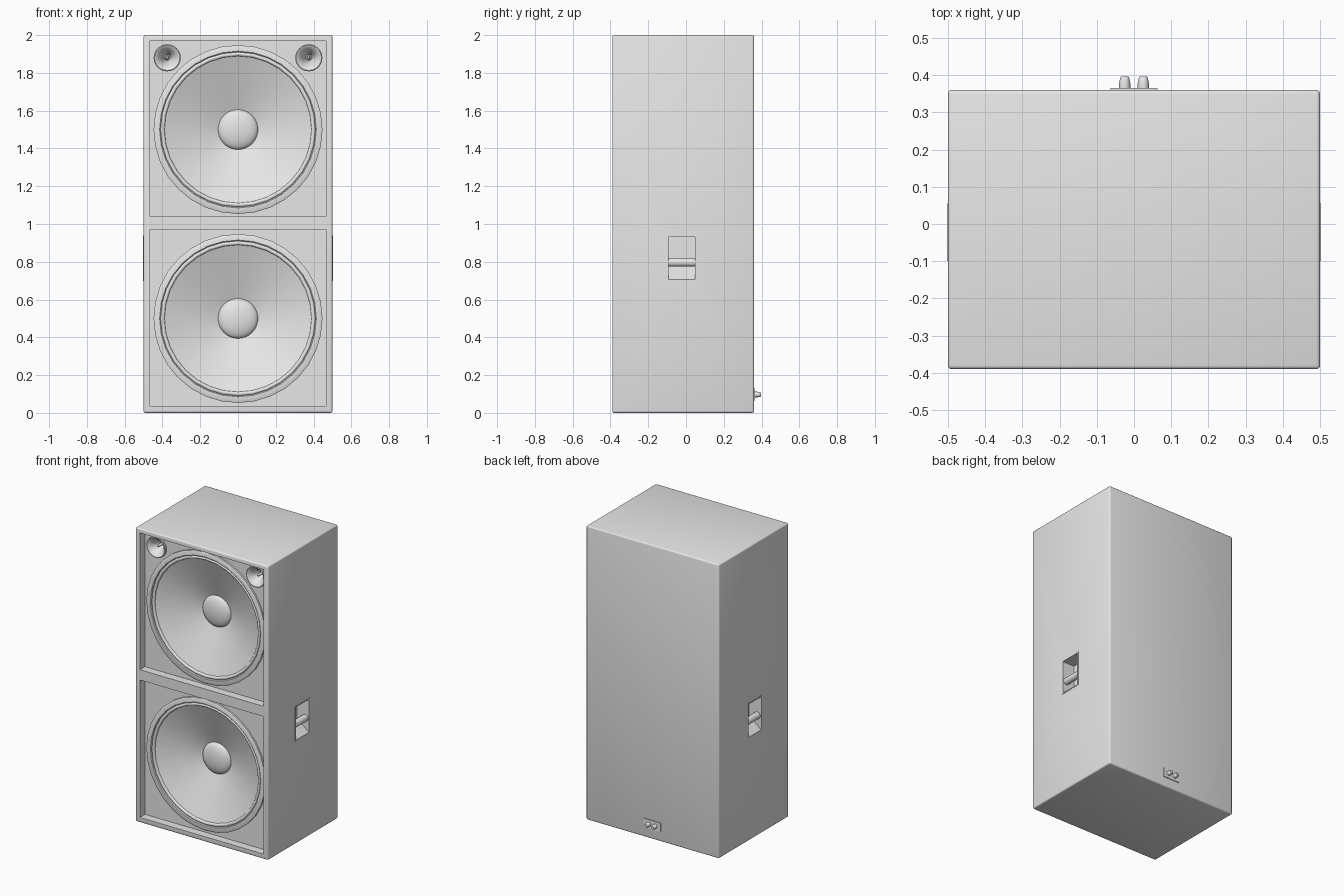
import bpy, bmesh, math
from mathutils import Matrix, Vector

if "Cube" in bpy.data.objects:
    bpy.data.objects.remove(bpy.data.objects["Cube"], do_unlink=True)

GREY = (0.8, 0.8, 0.8, 1)
mat = bpy.data.materials.new("plain grey")
mat.use_nodes = True
mat.diffuse_color = GREY
mat.node_tree.nodes["Principled BSDF"].inputs["Base Color"].default_value = GREY


def finish(name, bm, smooth=None):
    bmesh.ops.recalc_face_normals(bm, faces=bm.faces)
    mesh = bpy.data.meshes.new(name)
    bm.to_mesh(mesh)
    bm.free()
    mesh.materials.append(mat)
    ob = bpy.data.objects.new(name, mesh)
    bpy.context.collection.objects.link(ob)
    if smooth:
        shade(ob, smooth)
    return ob


def shade(ob, degrees):
    bpy.ops.object.select_all(action='DESELECT')
    ob.select_set(True)
    bpy.context.view_layer.objects.active = ob
    bpy.ops.object.shade_smooth_by_angle(angle=math.radians(degrees))


def box(name, lo, hi, bevel=0):
    lo, hi = Vector(lo), Vector(hi)
    bm = bmesh.new()
    bmesh.ops.create_cube(bm, size=1, matrix=Matrix.Translation((lo + hi) / 2)
                          @ Matrix.Diagonal((*(hi - lo), 1)))
    if bevel:
        bmesh.ops.bevel(bm, geom=bm.edges[:], offset=bevel, segments=3,
                        profile=0.5, affect='EDGES')
    return finish(name, bm)


def lathe(name, profile, x, z, sides=32, smooth=40):
    """Spin (radius, y) points around a front-to-back axis."""
    bm = bmesh.new()
    verts = [bm.verts.new((r, y, 0)) for r, y in profile]
    edges = [bm.edges.new(pair) for pair in zip(verts, verts[1:])]
    bmesh.ops.spin(bm, geom=verts + edges, cent=(0, 0, 0), axis=(0, 1, 0),
                   angle=math.tau, steps=sides)
    bmesh.ops.remove_doubles(bm, verts=bm.verts, dist=1e-5)
    bmesh.ops.translate(bm, verts=bm.verts, vec=(x, 0, z))
    return finish(name, bm, smooth)


def cut(target, cutter):
    mod = target.modifiers.new("cut", 'BOOLEAN')
    mod.operation, mod.solver, mod.object = 'DIFFERENCE', 'EXACT', cutter
    bpy.context.view_layer.objects.active = target
    bpy.ops.object.modifier_apply(modifier=mod.name)
    bpy.data.objects.remove(cutter, do_unlink=True)


FRONT, BACK, BAFFLE = -0.39, 0.36, -0.335
WOOFERS = {"upper": 1.5, "lower": 0.5}
SIDES = {"left": 1, "right": -1}

# Cabinet with rounded edges, two front recesses, driver holes, handle pockets
cabinet = box("cabinet", (-0.5, FRONT, 0), (0.5, BACK, 2), 0.01)
for low, high in ((0.035, 0.97), (1.04, 1.97)):
    cut(cabinet, box("recess_cutter", (-0.465, -0.5, low), (0.465, BAFFLE, high)))
for z in WOOFERS.values():
    cut(cabinet, lathe("woofer_cutter", [(0, -0.45), (0.41, -0.45), (0.41, -0.1), (0, -0.1)], 0, z))
for s in SIDES.values():
    cut(cabinet, lathe("tweeter_cutter", [(0, -0.45), (0.06, -0.45), (0.06, -0.2), (0, -0.2)],
                       s * 0.375, 1.88, 24))
    xs = sorted((s * 0.41, s * 0.6))
    cut(cabinet, box("pocket_cutter", (xs[0], -0.093, 0.705), (xs[1], 0.047, 0.93)))
shade(cabinet, 30)

# Woofers: frame ring, rolled surround, cone and dust cap
for label, z in WOOFERS.items():
    lathe(label + "_woofer_frame", [(0.447, BAFFLE + 0.01), (0.447, -0.347), (0.442, -0.35),
          (0.415, -0.35), (0.41, -0.345), (0.41, -0.325)], 0, z)
    roll = [(0.4 + 0.011 * math.cos(a), -0.335 - 0.012 * math.sin(a))
            for a in (math.pi * i / 6 for i in range(7))]
    lathe(label + "_woofer_surround", roll, 0, z)
    lathe(label + "_woofer_cone", [(0.392, -0.335), (0.25, -0.28), (0.1, -0.222)], 0, z)
    cap = [(0.106 * math.cos(a), -0.224 - 0.035 * math.sin(a))
           for a in (math.pi / 2 * i / 6 for i in range(7))]
    lathe(label + "_woofer_dust_cap", cap, 0, z)

for side, s in SIDES.items():
    # Tweeter: flared horn with a pointed plug in the throat
    lathe(side + "_tweeter_horn", [(0.072, BAFFLE + 0.005), (0.072, -0.345), (0.067, -0.348),
          (0.06, -0.345), (0.042, -0.325), (0.025, -0.295), (0.016, -0.26), (0, -0.26)],
          s * 0.375, 1.88, 24)
    lathe(side + "_tweeter_plug", [(0, -0.335), (0.006, -0.32), (0.011, -0.26)],
          s * 0.375, 1.88, 16)

    # Recessed handle: thin rim, grip bar and sloping scoop
    for label, lo, hi in (("top", (-0.1, 0.93), (0.055, 0.938)),
                          ("bottom", (-0.1, 0.697), (0.055, 0.705)),
                          ("front", (-0.1, 0.705), (-0.093, 0.93)),
                          ("back", (0.047, 0.705), (0.055, 0.93))):
        xs = sorted((s * 0.498, s * 0.502))
        box(f"{side}_handle_rim_{label}", (xs[0], *lo), (xs[1], *hi))
    bm = bmesh.new()
    bmesh.ops.create_cone(bm, cap_ends=True, segments=16, radius1=0.023, radius2=0.023,
                          depth=0.14, matrix=Matrix.Translation((s * 0.472, -0.023, 0.797))
                          @ Matrix.Rotation(math.pi / 2, 4, 'X'))
    finish(side + "_handle_grip", bm, 40)
    bm = bmesh.new()
    wedge = bm.faces.new([bm.verts.new((s * x, -0.093, z))
                          for x, z in ((0.5, 0.705), (0.41, 0.705), (0.41, 0.78))])
    ext = bmesh.ops.extrude_face_region(bm, geom=[wedge])["geom"]
    bmesh.ops.translate(bm, vec=(0, 0.14, 0),
                        verts=[v for v in ext if isinstance(v, bmesh.types.BMVert)])
    finish(side + "_handle_scoop", bm)

# Rear terminals: plate with two tapered posts
box("terminal_plate", (-0.063, BACK - 0.005, 0.065), (0.063, BACK + 0.005, 0.128))
for side, s in SIDES.items():
    lathe(side + "_terminal_post", [(0, 0.36), (0.015, 0.36), (0.015, 0.378), (0.012, 0.394),
          (0.01, 0.396), (0, 0.396)], s * 0.025, 0.097, 12)
